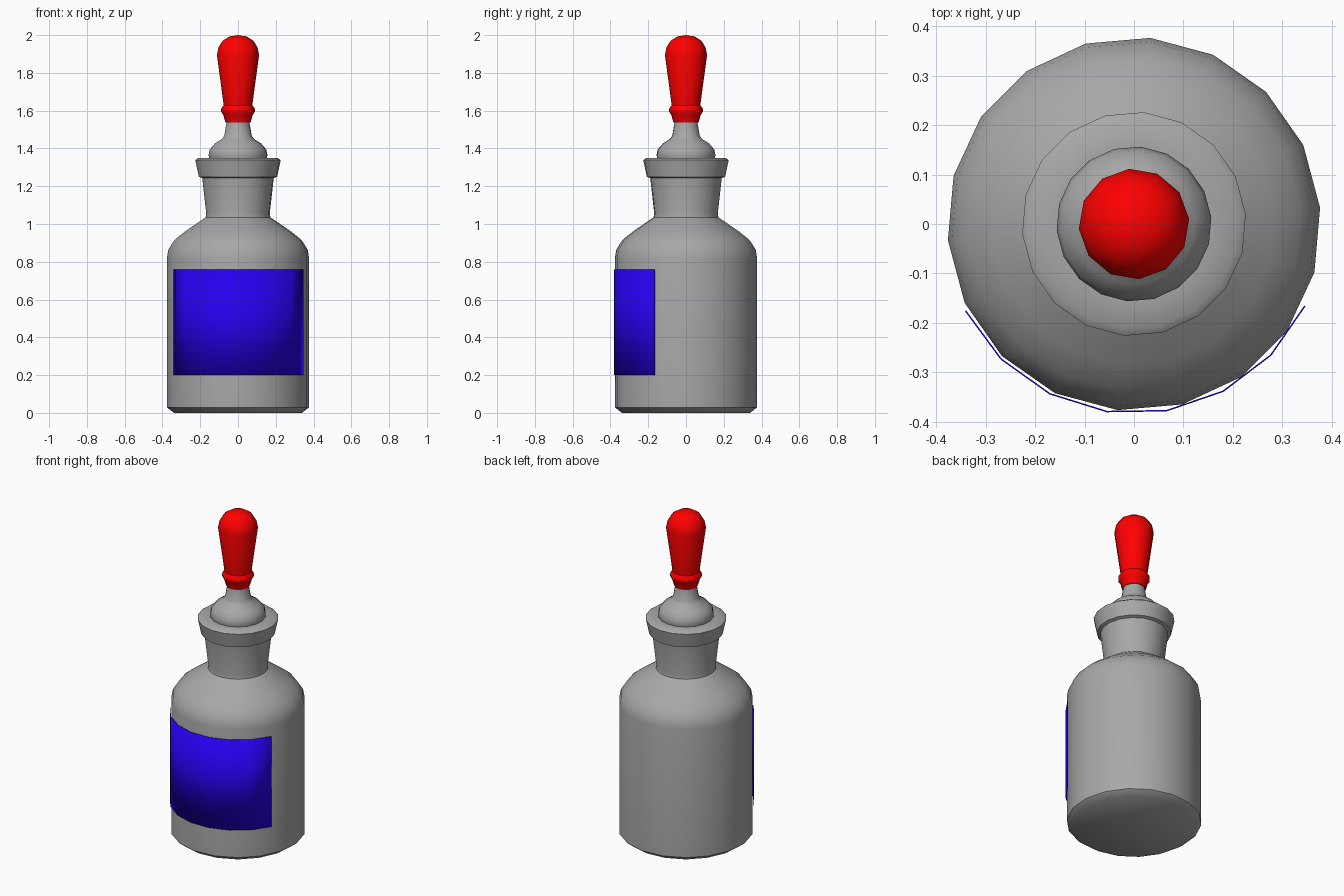
import bpy, bmesh
from math import radians, cos, sin

if "Cube" in bpy.data.objects:
    bpy.data.objects.remove(bpy.data.objects["Cube"])


def material(name, color):
    mat = bpy.data.materials.new(name)
    mat.diffuse_color = color
    mat.use_nodes = True
    mat.node_tree.nodes["Principled BSDF"].inputs["Base Color"].default_value = mat.diffuse_color
    return mat


def finish(name, bm, angle, mat=None):
    mesh = bpy.data.meshes.new(name)
    bm.to_mesh(mesh)
    bm.free()
    ob = bpy.data.objects.new(name, mesh)
    bpy.context.collection.objects.link(ob)
    if mat:
        mesh.materials.append(mat)
    bpy.ops.object.select_all(action='DESELECT')
    ob.select_set(True)
    bpy.context.view_layer.objects.active = ob
    bpy.ops.object.shade_smooth_by_angle(angle=radians(angle))
    return ob


def lathe(name, profile, sides, smooth_angle, mat=None, turn=5):
    """Revolve (radius, z) points about z; zero radius closes to a point."""
    bm = bmesh.new()
    rings = []
    for r, z in profile:
        count = sides if r > 0 else 1
        angles = [radians(turn + 360 * i / sides) for i in range(count)]
        rings.append([bm.verts.new((r * cos(a), r * sin(a), z)) for a in angles])
    for low, high in zip(rings, rings[1:]):
        for i in range(sides):
            j = (i + 1) % sides
            quad = [low[i % len(low)], low[j % len(low)],
                    high[j % len(high)], high[i % len(high)]]
            bm.faces.new(list(dict.fromkeys(quad)))
    bmesh.ops.recalc_face_normals(bm, faces=bm.faces)
    return finish(name, bm, smooth_angle, mat)


red = material("red_rubber", (1.0, 0.0, 0.0, 1))
blue = material("blue_paper", (0.02, 0.0, 0.85, 1))
grey = material("grey_glass", (0.39, 0.39, 0.39, 1))

# Bottle: chamfered base, straight wall, rounded shoulder, flared neck, lip
lathe("bottle", [
    (0, 0), (0.34, 0), (0.378, 0.029), (0.378, 0.82), (0.37, 0.865),
    (0.338, 0.915), (0.285, 0.958), (0.205, 1.013), (0.172, 1.035),
    (0.169, 1.057), (0.19, 1.243), (0.208, 1.25), (0.227, 1.338),
    (0.212, 1.349), (0.155, 1.35), (0.148, 1.30)], 18, 41, grey)

# Stopper: rounded shoulder with tapered stem
lathe("stopper", [
    (0, 1.30), (0.14, 1.30), (0.152, 1.345), (0.157, 1.365), (0.15, 1.395),
    (0.122, 1.427), (0.085, 1.45), (0.073, 1.468), (0.062, 1.53),
    (0.058, 1.56), (0, 1.56)], 18, 40, grey)

# Rubber bulb with a collar ring
lathe("dropper_bulb", [
    (0, 1.537), (0.067, 1.537), (0.078, 1.577), (0.09, 1.595), (0.09, 1.61),
    (0.076, 1.628), (0.112, 1.895), (0.104, 1.935), (0.082, 1.97),
    (0.045, 1.993), (0, 2.0)], 12, 44, red)

# Curved label sheet on the front, just clear of the glass
bm = bmesh.new()
columns = []
for i in range(8):
    a = radians(207.3 + 18.15 * i)
    columns.append([bm.verts.new((0.385 * cos(a), 0.385 * sin(a), z))
                    for z in (0.2, 0.758)])
for left, right in zip(columns, columns[1:]):
    bm.faces.new((left[0], right[0], right[1], left[1]))
label = finish("label", bm, 30, blue)
paper = label.modifiers.new("paper", 'SOLIDIFY')
paper.thickness = 0.003
paper.offset = -1
